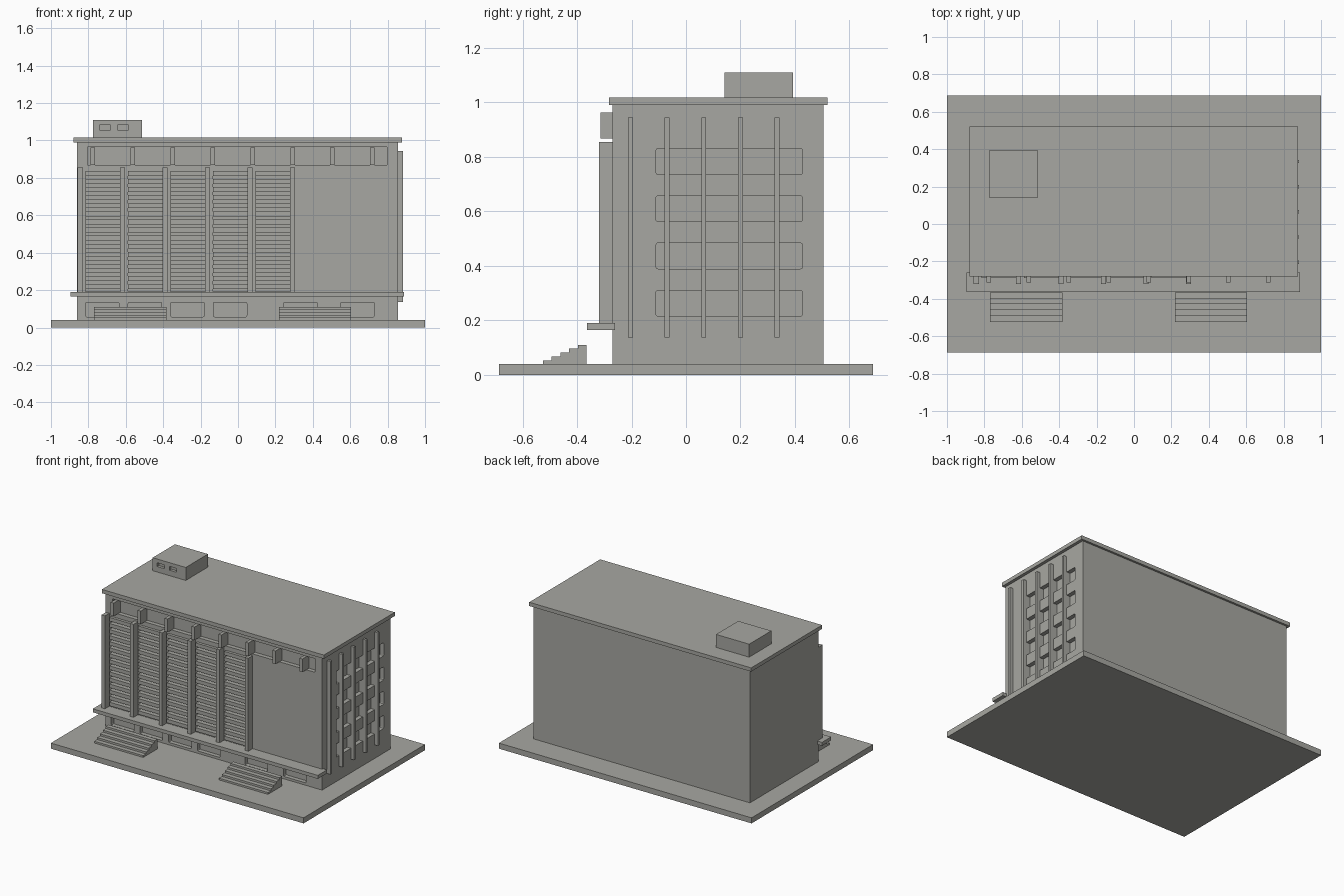
import bpy, bmesh
from mathutils import Vector

if "Cube" in bpy.data.objects:
    bpy.data.objects.remove(bpy.data.objects["Cube"])

stone = bpy.data.materials.new("warm grey stone")
stone.diffuse_color = (0.39, 0.39, 0.36, 1)
stone.use_nodes = True
stone.node_tree.nodes["Principled BSDF"].inputs["Base Color"].default_value = stone.diffuse_color


def boxes(name, spans, round_axis=None, radius=0.007):
    """One object from boxes (x0, x1, y0, y1, z0, z1); optionally round edges along an axis."""
    bm = bmesh.new()
    for x0, x1, y0, y1, z0, z1 in spans:
        made = bmesh.ops.create_cube(bm, size=1)["verts"]
        mid = Vector((x0 + x1, y0 + y1, z0 + z1)) / 2
        size = Vector((x1 - x0, y1 - y0, z1 - z0))
        for v in made:
            v.co = v.co * size + mid
    if round_axis is not None:
        edges = [e for e in bm.edges
                 if abs((e.verts[0].co - e.verts[1].co).normalized()[round_axis]) > 0.9]
        bmesh.ops.bevel(bm, geom=edges, offset=radius, segments=2,
                        profile=0.5, affect='EDGES')
    bmesh.ops.recalc_face_normals(bm, faces=bm.faces)
    mesh = bpy.data.meshes.new(name)
    bm.to_mesh(mesh)
    bm.free()
    mesh.materials.append(stone)
    obj = bpy.data.objects.new(name, mesh)
    bpy.context.collection.objects.link(obj)
    return obj


def cut(target, cutter):
    """Subtract the cutter from the target."""
    mod = target.modifiers.new("cut", 'BOOLEAN')
    mod.operation = 'DIFFERENCE'
    mod.solver = 'EXACT'
    mod.object = cutter
    cutter.hide_render = True
    cutter.hide_viewport = False
    cutter.display_type = 'WIRE'
    bpy.context.view_layer.objects.active = target
    bpy.ops.object.modifier_apply(modifier=mod.name)
    bpy.data.objects.remove(cutter)


FRONT, SIDE, DEPTH = -0.27, 0.855, 0.03
BACK_OF_RECESS = FRONT + DEPTH

# Site slab, main block and roof
boxes("ground_slab", [(-1, 1, -0.687, 0.687, 0, 0.04)])
block = boxes("main_block", [(-0.86, SIDE, FRONT, 0.505, 0.04, 0.99)])
boxes("roof_slab", [(-0.88, 0.877, -0.282, 0.52, 0.99, 1.017)])

# Rooftop room with two small windows
room = boxes("roof_room", [(-0.775, -0.513, 0.142, 0.393, 1.017, 1.11)])
cut(room, boxes("room_window_cutter",
                [(x, x + 0.057, 0.1, 0.162, 1.056, 1.083) for x in (-0.74, -0.643)]))

# Window recesses in the front: louvre bays, top band, ground floor
bays = [-0.815 + 0.227 * i for i in range(5)]
front_cuts = [(x, x + 0.188, -0.4, BACK_OF_RECESS, 0.192, 0.835) for x in bays]
front_cuts.append((-0.805, 0.797, -0.4, BACK_OF_RECESS, 0.868, 0.965))
cut(block, boxes("front_cutter", front_cuts))
ground_x = (-0.815, -0.587, -0.36, -0.132, 0.245, 0.55)
cut(block, boxes("ground_window_cutter",
                 [(x, x + 0.179, -0.4, BACK_OF_RECESS, 0.057, 0.135) for x in ground_x], 1))

# Window strips on the right side
cut(block, boxes("side_window_cutter",
                 [(SIDE - DEPTH, 1.0, -0.11, 0.427, z, z + 0.095)
                  for z in (0.215, 0.389, 0.562, 0.735)], 0))

# Horizontal louvres in the front bays
boxes("louvres", [(x, x + 0.188, -0.29, BACK_OF_RECESS, z, z + 0.026)
                  for x in bays
                  for z in [0.205 + 0.0433 * k for k in range(15)]])

# Tall front fins
boxes("front_fins", [(x, x + 0.027, -0.32, FRONT + 0.005, 0.19, 0.855)
                     for x in [-0.857 + 0.227 * i for i in range(6)]])

# Short fins across the top window band
boxes("top_fins", [(x, x + 0.024, -0.314, BACK_OF_RECESS, 0.868, 0.962)
                   for x in [-0.788 + 0.2135 * i for i in range(8)]])

# Slender fins on the right side
boxes("side_fins", [(SIDE - DEPTH if y > -0.1 else SIDE - 0.005, 0.881,
                     y - 0.009, y + 0.009, 0.137, 0.945)
                    for y in [-0.204 + 0.1345 * i for i in range(5)]])

# Ledge over the ground floor
boxes("front_ledge", [(-0.895, 0.887, -0.364, -0.26, 0.165, 0.19)])

# Two flights of entrance steps
for name, x0 in (("left_steps", -0.77), ("right_steps", 0.218)):
    boxes(name, [(x0, x0 + 0.387, -0.525 + 0.032 * k, -0.525 + 0.032 * (k + 1),
                  0.038, 0.053 + 0.0143 * k) for k in range(5)])
